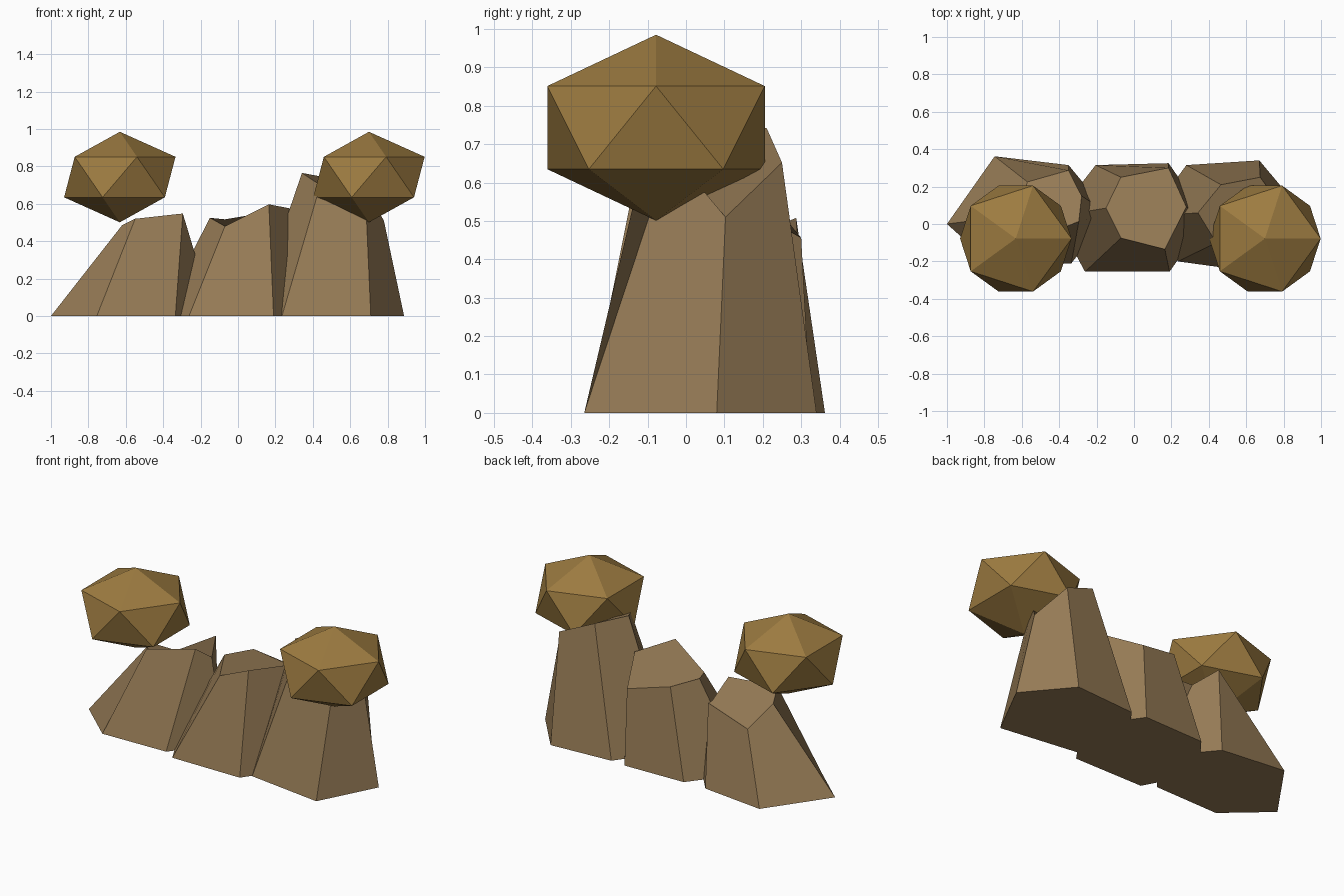
import bpy, bmesh

if "Cube" in bpy.data.objects:
    bpy.data.objects.remove(bpy.data.objects["Cube"])


def material(name, rgb):
    m = bpy.data.materials.new(name)
    m.diffuse_color = (*rgb, 1)
    m.use_nodes = True
    m.node_tree.nodes["Principled BSDF"].inputs["Base Color"].default_value = m.diffuse_color
    return m


stone = material("brown_stone", (0.305, 0.198, 0.092))
foliage = material("dry_ochre", (0.335, 0.198, 0.052))


def rock(name, base, crown):
    """Six-sided boulder: ground outline joined to an uneven cut top."""
    bm = bmesh.new()
    low = [bm.verts.new((x, y, 0)) for x, y in base]
    high = [bm.verts.new(p) for p in crown]
    for i in range(6):
        j = (i + 1) % 6
        bm.faces.new((low[i], low[j], high[j], high[i]))
    bm.faces.new(high)
    bm.faces.new(low[::-1])
    bmesh.ops.recalc_face_normals(bm, faces=bm.faces)
    mesh = bpy.data.meshes.new(name)
    bm.to_mesh(mesh)
    bm.free()
    mesh.materials.append(stone)
    ob = bpy.data.objects.new(name, mesh)
    bpy.context.collection.objects.link(ob)


# Outlines run clockwise seen from above, starting at the left corner
rock("left_rock",
     [(-1, 0), (-.745, .362), (-.35, .315), (-.13, .05), (-.335, -.21), (-.755, -.22)],
     [(-.62, .05, .485), (-.57, .225, .385), (-.35, .287, .508),
      (-.28, .15, .45), (-.295, .014, .548), (-.55, -.09, .52)])
rock("middle_rock",
     [(-.42, .04), (-.205, .315), (.185, .325), (.39, .03), (.19, -.255), (-.262, -.255)],
     [(-.15, .085, .525), (-.07, .25, .517), (.185, .30, .456),
      (.28, .092, .575), (.165, -.135, .597), (-.07, -.075, .48)])
rock("right_rock",
     [(.08, .04), (.28, .315), (.67, .34), (.888, .08), (.71, -.265), (.235, -.2)],
     [(.342, .06, .765), (.465, .21, .742), (.675, .25, .652),
      (.78, .103, .51), (.68, -.04, .68), (.44, -.1, .70)])

# Squashed faceted balls hovering over the outer rocks
for name, x in (("left_ball", -.632), ("right_ball", .70)):
    bpy.ops.mesh.primitive_ico_sphere_add(subdivisions=1, radius=1, location=(x, -.078, .743))
    ball = bpy.context.object
    ball.name = name
    ball.scale = (.333, .333, .242)
    ball.data.materials.append(foliage)
